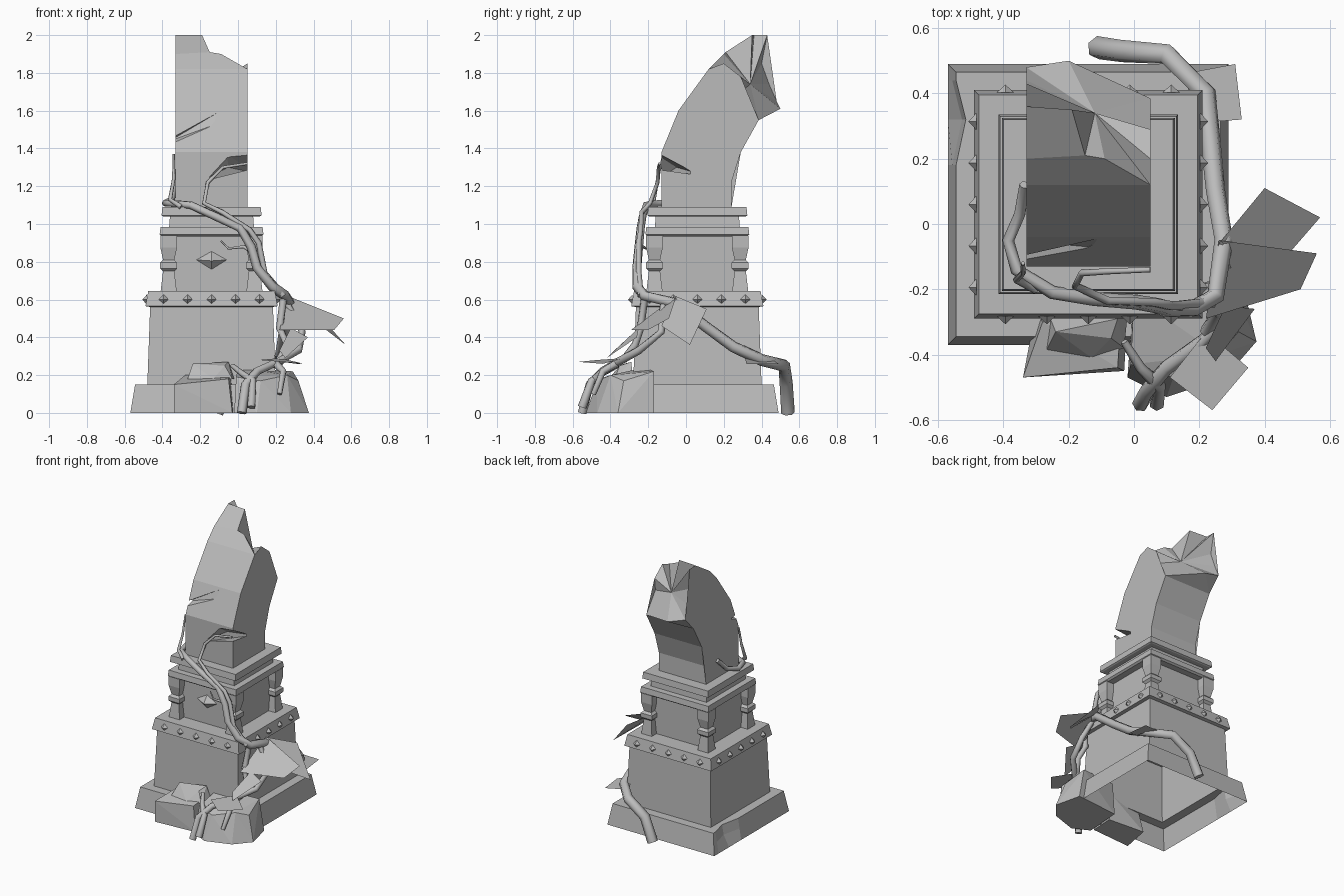
import bpy, bmesh
from mathutils import Vector

if "Cube" in bpy.data.objects:
    bpy.data.objects.remove(bpy.data.objects["Cube"], do_unlink=True)

stone = bpy.data.materials.new("stone_grey")
stone.use_nodes = True
grey = (0.5, 0.5, 0.5, 1)
stone.diffuse_color = grey
stone.node_tree.nodes["Principled BSDF"].inputs["Base Color"].default_value = grey

CX, CY = -0.14, 0.06   # axis of the pedestal


def finish(name, bm):
    bmesh.ops.recalc_face_normals(bm, faces=bm.faces)
    mesh = bpy.data.meshes.new(name)
    bm.to_mesh(mesh)
    bm.free()
    mesh.materials.append(stone)
    ob = bpy.data.objects.new(name, mesh)
    bpy.context.scene.collection.objects.link(ob)
    return ob


def square_stack(bm, rings, x=CX, y=CY, bottom=True, top=True):
    """Square rings of (half width, height) joined into a tower."""
    loops = [[bm.verts.new((x + sx * h, y + sy * h, z))
              for sx, sy in ((-1, -1), (1, -1), (1, 1), (-1, 1))] for h, z in rings]
    for a, b in zip(loops, loops[1:]):
        for i in range(4):
            j = (i + 1) % 4
            bm.faces.new((a[i], a[j], b[j], b[i]))
    if bottom:
        bm.faces.new(loops[0][::-1])
    if top:
        bm.faces.new(loops[-1])


def tower(name, rings, **options):
    bm = bmesh.new()
    square_stack(bm, rings, **options)
    return finish(name, bm)


def hull(name, points):
    bm = bmesh.new()
    for p in points:
        bm.verts.new(p)
    bmesh.ops.convex_hull(bm, input=bm.verts)
    return finish(name, bm)


def vine(name, path, radius):
    """Tapered tube through points; radius runs from first to second value."""
    curve = bpy.data.curves.new(name, 'CURVE')
    curve.dimensions = '3D'
    curve.bevel_depth = 1
    curve.bevel_resolution = 1
    curve.use_fill_caps = True
    spline = curve.splines.new('POLY')
    spline.points.add(len(path) - 1)
    for i, (pt, co) in enumerate(zip(spline.points, path)):
        pt.co = (*co, 1)
        t = i / (len(path) - 1)
        pt.radius = radius[0] * (1 - t) + radius[1] * t
    temp = bpy.data.objects.new(name + "_path", curve)
    bpy.context.scene.collection.objects.link(temp)
    bpy.context.view_layer.update()
    mesh = bpy.data.meshes.new_from_object(temp.evaluated_get(bpy.context.evaluated_depsgraph_get()))
    bpy.data.objects.remove(temp, do_unlink=True)
    mesh.materials.clear()
    mesh.materials.append(stone)
    mesh.shade_smooth()
    ob = bpy.data.objects.new(name, mesh)
    bpy.context.scene.collection.objects.link(ob)


def leaf(name, corners):
    bm = bmesh.new()
    bm.faces.new([bm.verts.new(c) for c in corners])
    finish(name, bm)


# Plinth, open underneath, with a worn dent in one side
bm = bmesh.new()
square_stack(bm, [(.43, 0), (.405, .15), (.34, .15)], bottom=False, top=False)
for co, no in [((0, .18, 0), (0, 1, 0)), ((0, .32, 0), (0, 1, 0)), ((0, .44, 0), (0, 1, 0)),
               ((0, 0, .08), (0, 0, 1))]:
    bmesh.ops.bisect_plane(bm, geom=bm.verts[:] + bm.edges[:] + bm.faces[:],
                           plane_co=co, plane_no=no)
for v in bm.verts:
    if v.co.x < -.5 and abs(v.co.y - .32) < .01 and v.co.z > .05:
        v.co.x += .03
finish("plinth", bm)

# Pedestal tiers
tower("lower_block", [(.34, .15), (.325, .565)], bottom=False)
tower("studded_band", [(.32, .56), (.35, .565), (.335, .645)])
tower("middle_core", [(.215, .64), (.215, .95)])
tower("lower_ledge", [(.262, .935), (.275, .945), (.27, .985)])
tower("neck", [(.225, .98), (.22, 1.045)])
tower("upper_ledge", [(.255, 1.04), (.265, 1.045), (.26, 1.09)])

# Corner balusters
bm = bmesh.new()
for sx in (-1, 1):
    for sy in (-1, 1):
        square_stack(bm, [(.043, .64), (.03, .75), (.045, .765), (.045, .795),
                          (.03, .81), (.044, .875), (.044, .94)],
                     x=CX + sx * .227, y=CY + sy * .227)
finish("corner_balusters", bm)

# Studs: small four sided pyramids on every side of the band
bm = bmesh.new()
for nx, ny in ((0, -1), (0, 1), (-1, 0), (1, 0)):
    out, side, up = Vector((nx, ny, 0)), Vector((-ny, nx, 0)), Vector((0, 0, 1))
    for k in range(-2, 3):
        c = Vector((CX, CY, .60)) + out * .342 + side * k * .127
        tip = bm.verts.new(c + out * .025)
        rim = [bm.verts.new(c + d * .027) for d in (side, up, -side, -up)]
        for i in range(4):
            bm.faces.new((rim[i], rim[(i + 1) % 4], tip))
finish("band_studs", bm)

# Front ornament
front = CY - .215
hull("front_ornament", [(CX - .08, front, .81), (CX + .08, front, .81), (CX, front, .76),
                        (CX, front, .855), (CX, front - .04, .805)])

# Leaning broken shaft: side profiles joined, with a jagged fan across the break
L, R = -.33, .05
bm = bmesh.new()
front_line = [(-.13, 1.085), (-.13, 1.38), (-.04, 1.6), (.12, 1.82)]
back_line = [(.24, 1.085), (.24, 1.22), (.29, 1.38), (.385, 1.55)]
fl, fr, bl, br = [[bm.verts.new((x, *p)) for p in line]
                  for line in (front_line, back_line) for x in (L, R)]
for a, b in ((fl, fr), (bl, br)):
    for i in range(3):
        bm.faces.new((a[i], b[i], b[i + 1], a[i + 1]))
bm.faces.new((fl[0], fr[0], br[0], bl[0]))
new = bm.verts.new
shoulder = [new((-.09, .2, 1.9)), new((-.15, .21, 1.91))]
peak = [new((-.19, .35, 2)), new((L, .36, 2))]
ridge = new((L, .2, 1.9))
left_break = [new((L, .43, 2)), new((L, .40, 1.85)), new((L, .44, 1.74)), new((L, .48, 1.65))]
low = new((-.2, .5, 1.61))
right_break = [new((R, .28, 1.69)), new((R, .29, 1.78)), new((R, .2, 1.85))]
bm.faces.new((fl[3], fr[3], shoulder[0], shoulder[1], ridge))
bm.faces.new((ridge, shoulder[1], peak[0], peak[1]))
bm.faces.new((bl[3], br[3], low))
bm.faces.new((bl[3], low, left_break[3]))
bm.faces.new(fl + [ridge, peak[1]] + left_break + bl[::-1])
bm.faces.new(fr + right_break[::-1] + br[::-1])
rim = [shoulder[0], shoulder[1], peak[0], peak[1]] + left_break + [low, br[3]] + right_break + [fr[3]]
hub = new((-.12, .34, 1.74))
for a, b in zip(rim, rim[1:] + rim[:1]):
    bm.faces.new((a, b, hub))
bmesh.ops.triangulate(bm, faces=[f for f in bm.faces if len(f.verts) > 4])
shaft = finish("broken_shaft", bm)

# Chipped notches cut from the front of the shaft
notches = [
    hull("notch_cutter", [(.09, -.17, 1.39), (.09, -.16, 1.30), (.09, .055, 1.27),
                          (-.06, -.16, 1.37), (-.19, -.16, 1.23), (-.1, -.16, 1.27),
                          (-.05, -.05, 1.30)]),
    hull("crack_cutter", [(-.36, -.15, 1.41), (-.36, -.15, 1.46), (-.2, -.13, 1.53),
                          (-.09, -.045, 1.6), (-.14, -.07, 1.52), (-.36, -.05, 1.44)]),
]
for cutter in notches:
    mod = shaft.modifiers.new(cutter.name, 'BOOLEAN')
    mod.operation = 'DIFFERENCE'
    mod.solver = 'EXACT'
    mod.object = cutter
bpy.context.view_layer.update()
carved = bpy.data.meshes.new_from_object(shaft.evaluated_get(bpy.context.evaluated_depsgraph_get()))
shaft.modifiers.clear()
shaft.data = carved
for cutter in notches:
    bpy.data.objects.remove(cutter, do_unlink=True)

# Fallen rubble at the front
hull("left_rock", [(-.34, -.47, 0), (-.03, -.45, 0), (-.02, -.28, 0), (-.3, -.26, 0),
                   (-.34, -.47, .15), (-.05, -.44, .18), (-.28, -.3, .2), (-.04, -.28, .2)])
hull("rock_chip", [(-.27, -.39, .17), (-.13, -.41, .18), (-.03, -.38, .18), (-.02, -.28, .18),
                   (-.26, -.28, .18), (-.24, -.33, .26), (-.07, -.35, .25), (-.05, -.29, .27)])
hull("right_rock", [(-.02, -.47, 0), (.1, -.53, 0), (.28, -.47, 0), (.375, -.36, 0), (.33, -.17, 0),
                    (.0, -.2, 0), (-.01, -.43, .19), (.12, -.47, .17), (.26, -.4, .2),
                    (.32, -.33, .17), (.29, -.17, .22), (.0, -.22, .24)])

# Creeping vines
vine("main_vine", [(-.335, .12, 1.22), (-.35, .03, 1.13), (-.385, -.05, 1.11), (-.36, -.14, 1.11),
                   (-.25, -.21, 1.1), (-.12, -.23, 1.04), (.01, -.24, .98), (.07, -.25, .88),
                   (.1, -.26, .77), (.18, -.26, .67), (.25, -.22, .62), (.275, -.05, .58),
                   (.25, .1, .46), (.235, .25, .35), (.22, .40, .28), (.1, .52, .25),
                   (-.04, .53, .16), (-.11, .54, 0)], (.016, .036))
vine("shaft_vine", [(.05, -.14, 1.32), (-.08, -.145, 1.3), (-.16, -.15, 1.22), (-.18, -.19, 1.11),
                    (-.08, -.235, 1.06), (.06, -.24, .97), (.11, -.25, .9), (.14, -.25, .74),
                    (.24, -.24, .62)], (.008, .018))
vine("side_vine", [(-.34, -.12, 1.37), (-.34, -.15, 1.24), (-.36, -.17, 1.13), (-.3, -.2, 1.09)],
     (.006, .015))
vine("twig", [(-.09, -.19, .91), (-.05, -.21, .87), (.03, -.23, .88), (.08, -.25, .85)], (.004, .012))
vine("front_vine", [(.26, -.12, .58), (.34, -.13, .43), (.32, -.25, .33), (.21, -.36, .27),
                    (.1, -.44, .22), (.04, -.51, .15), (.02, -.55, 0)], (.018, .026))
vine("inner_vine", [(.24, -.22, .6), (.22, -.24, .45), (.26, -.27, .36), (.22, -.33, .28)], (.02, .02))
vine("hanging_vine", [(.2, -.37, .26), (.24, -.44, .22), (.22, -.49, .1)], (.022, .014))
vine("crossing_vine", [(-.03, -.36, .25), (.02, -.44, .21), (.08, -.5, .17), (.07, -.55, .03)],
     (.012, .024))

# Broad flat leaves
leaf("upper_leaf", [(.26, -.06, .62), (.4, .11, .55), (.57, .02, .36), (.44, -.13, .46)])
leaf("side_leaf", [(.22, -.29, .44), (.26, -.05, .62), (.56, -.09, .5), (.51, -.2, .44)])
leaf("front_leaf", [(.11, -.47, .28), (.24, -.57, .27), (.35, -.44, .26), (.22, -.33, .29)])
leaf("back_leaf", [(.15, .46, .28), (.31, .49, .26), (.33, .32, .26), (.2, .31, .3)])
leaf("hanging_leaf", [(.28, -.25, .45), (.37, -.26, .4), (.25, -.42, .29), (.22, -.38, .33)])
